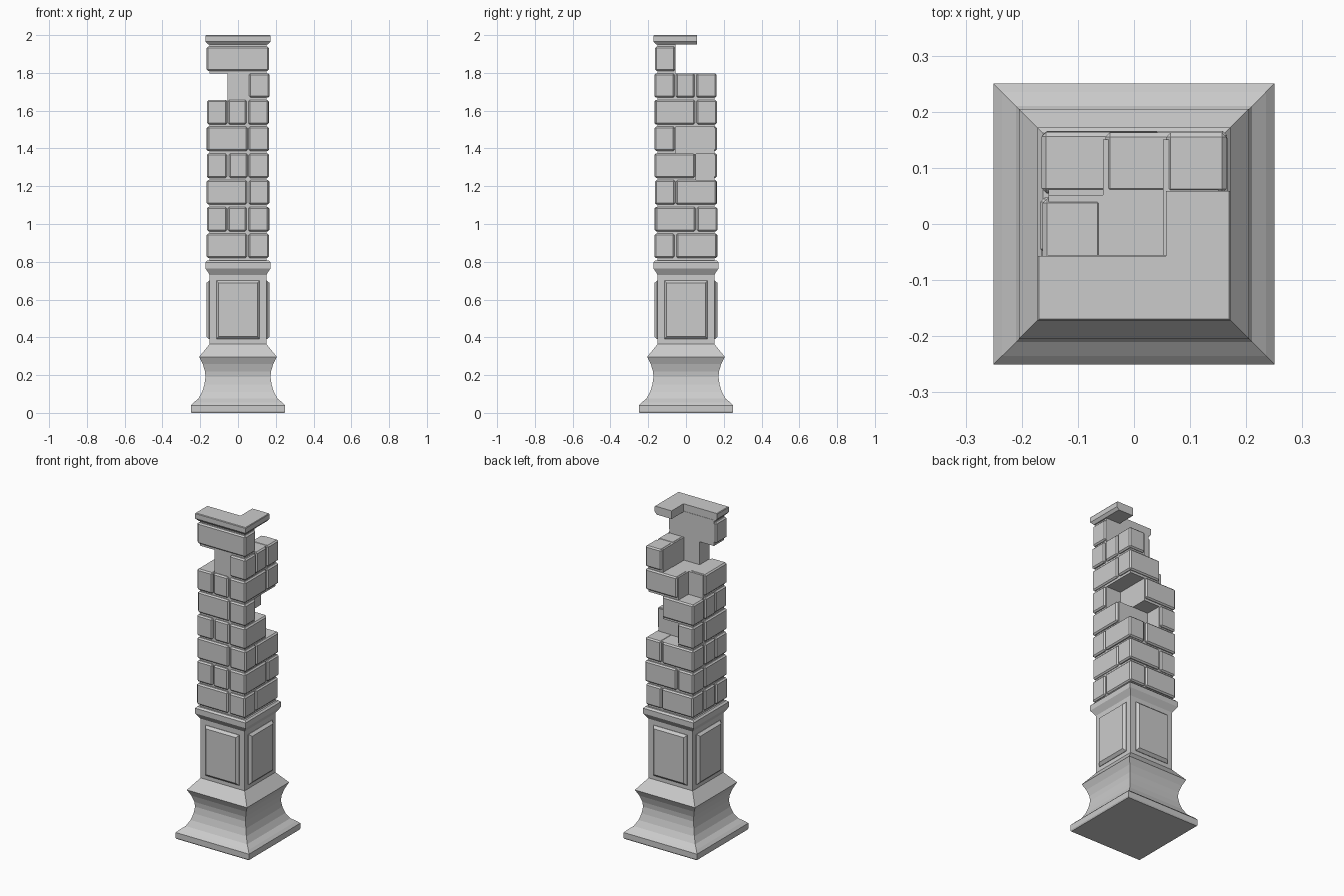
import bpy, bmesh, random
from mathutils import Vector, Matrix

if "Cube" in bpy.data.objects:
    bpy.data.objects.remove(bpy.data.objects["Cube"])

random.seed(4)
stone = bpy.data.materials.new("grey_stone")
stone.diffuse_color = (0.6, 0.6, 0.6, 1)
stone.use_nodes = True
stone.node_tree.nodes["Principled BSDF"].inputs["Base Color"].default_value = stone.diffuse_color


def finish(bm, name):
    bmesh.ops.recalc_face_normals(bm, faces=bm.faces)
    me = bpy.data.meshes.new(name)
    bm.to_mesh(me)
    bm.free()
    me.materials.append(stone)
    ob = bpy.data.objects.new(name, me)
    bpy.context.collection.objects.link(ob)
    return ob


def loft(name, loops, rot=None):
    """Join successive closed loops of points and cap both ends."""
    bm = bmesh.new()
    rings = [[bm.verts.new(p) for p in loop] for loop in loops]
    for a, b in zip(rings, rings[1:]):
        for i in range(len(a)):
            j = (i + 1) % len(a)
            bm.faces.new((a[i], a[j], b[j], b[i]))
    bm.faces.new(rings[0])
    bm.faces.new(rings[-1])
    if rot:
        bm.transform(rot)
    finish(bm, name)


def square(h, z):
    return [(-h, -h, z), (h, -h, z), (h, h, z), (-h, h, z)]


# Moulded pedestal: plinth, concave base, dado and upper moulding
profile = [(.246, 0), (.25, .008), (.25, .04), (.235, .055), (.21, .075),
           (.19, .11), (.178, .15), (.172, .19), (.175, .22), (.187, .26),
           (.205, .297), (.15, .365), (.15, .73), (.172, .765),
           (.172, .797), (.162, .807)]
loft("pedestal", [square(h, z) for h, z in profile])

# Raised panel on each side of the dado
for n, side in enumerate(("front", "right", "back", "left")):
    loops = [[(-w, y, a), (w, y, a), (w, y, b), (-w, y, b)]
             for w, y, a, b in ((.115, -.145, .39, .70), (.115, -.153, .39, .70),
                                (.102, -.168, .405, .687))]
    loft("panel_" + side, loops, Matrix.Rotation(n * 1.5707963, 4, 'Z'))

# Brick layouts on a 3 x 3 plan: (x first, x last, y first, y last)
ODD = [(0, 1, 0, 0), (2, 2, 0, 0), (2, 2, 1, 2), (0, 1, 2, 2), (0, 0, 1, 1)]
EVEN = [(0, 0, 0, 1), (1, 1, 0, 0), (2, 2, 0, 1), (1, 2, 2, 2), (0, 0, 2, 2)]
CORNER_STACK = [(2, 2, 0, 0), (2, 2, 1, 1), (2, 2, 2, 2)]
courses = [ODD, EVEN, ODD,
           [b for b in EVEN if b != (1, 2, 2, 2)],
           [b for b in ODD if b != (2, 2, 1, 2)],
           [b for b in EVEN if b != (0, 0, 2, 2)],
           CORNER_STACK, [(0, 2, 0, 0)]]
grid = (-.165, -.055, .052, .164)
Z0, PITCH, HEIGHT, GAP = .82, .1415, .129, .004


# Chamfered bricks, one object per course
for k, bricks in enumerate(courses):
    bm = bmesh.new()
    for x0, x1, y0, y1 in bricks:
        z = Z0 + k * PITCH
        lo = Vector((grid[x0] + GAP * (x0 > 0), grid[y0] + GAP * (y0 > 0), z))
        hi = Vector((grid[x1 + 1] - GAP * (x1 < 2), grid[y1 + 1] - GAP * (y1 < 2),
                     z + HEIGHT))
        jit = Vector((random.uniform(-.003, .003), random.uniform(-.003, .003), 0))
        m = Matrix.Translation((lo + hi) / 2 + jit) @ Matrix.Diagonal((*(hi - lo), 1))
        vs = bmesh.ops.create_cube(bm, size=1, matrix=m)["verts"]
        edges = list({e for v in vs for e in v.link_edges})
        bmesh.ops.bevel(bm, geom=edges, offset=.008, segments=1, affect='EDGES')
    finish(bm, "brick_course_%d" % (k + 1))

# Mortar core: solid cells behind the bricks, missing where bricks have fallen
cells = set()
for k, bricks in enumerate(courses):
    for x0, x1, y0, y1 in bricks:
        cells |= {(x, y, k) for x in range(x0, x1 + 1) for y in range(y0, y1 + 1)}
    if k < 6:
        cells.add((1, 1, k))
cells.add((1, 0, 6))
cells |= {(x, 0, 8) for x in range(3)}
plan = (-.152, -.055, .052, .151)
levels = [Z0 - .0145 + k * PITCH for k in range(9)] + [1.955]
bm = bmesh.new()
for c in cells:
    for axis in range(3):
        for s in (0, 1):
            n = list(c)
            n[axis] += 2 * s - 1
            if tuple(n) in cells:
                continue
            u, v = (axis + 1) % 3, (axis + 2) % 3
            quad = []
            for du, dv in ((0, 0), (1, 0), (1, 1), (0, 1)):
                i = list(c)
                i[axis] += s
                i[u] += du
                i[v] += dv
                quad.append(bm.verts.new((plan[i[0]], plan[i[1]], levels[i[2]])))
            bm.faces.new(quad)
bmesh.ops.remove_doubles(bm, verts=bm.verts, dist=.0005)
finish(bm, "mortar_core")


# Broken L-shaped coping slab, chamfered under its outer edges
def coping(h, z):
    return [(-h, -h, z), (h, -h, z), (h, .059, z), (.057, .059, z),
            (.057, -.057, z), (-h, -.057, z)]


loft("broken_coping", [coping(.158, 1.95), coping(.172, 1.966),
                       coping(.172, 1.996), coping(.169, 2.0)])
